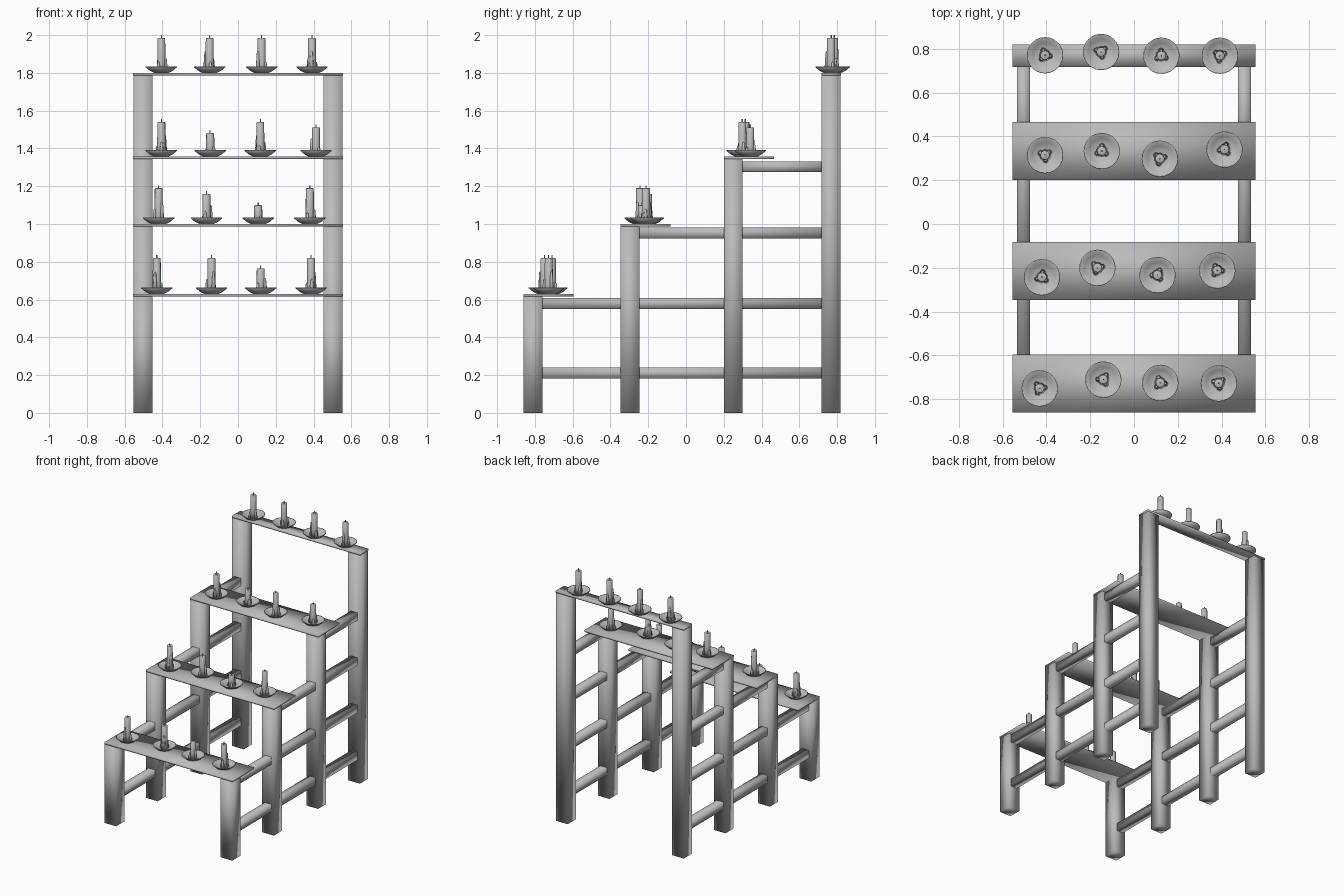
import bpy, bmesh, math
from mathutils import Matrix

cube = bpy.data.objects.get("Cube")
if cube:
    bpy.data.objects.remove(cube, do_unlink=True)

grey = bpy.data.materials.new("plain grey")
grey.use_nodes = True
grey.diffuse_color = (0.5, 0.5, 0.5, 1)
grey.node_tree.nodes["Principled BSDF"].inputs["Base Color"].default_value = (0.5, 0.5, 0.5, 1)


def finish(name, bm, smooth=True):
    bmesh.ops.recalc_face_normals(bm, faces=bm.faces)
    mesh = bpy.data.meshes.new(name)
    bm.to_mesh(mesh)
    bm.free()
    mesh.materials.append(grey)
    for poly in mesh.polygons:
        poly.use_smooth = smooth
    obj = bpy.data.objects.new(name, mesh)
    bpy.context.collection.objects.link(obj)
    return obj


def box(name, low, high):
    bm = bmesh.new()
    bmesh.ops.create_cube(bm, size=1)
    for v in bm.verts:
        v.co = [(a + b) / 2 + c * (b - a) for a, b, c in zip(low, high, v.co)]
    return finish(name, bm)


def lathe(bm, profile, sides, x=0, y=0):
    """Spin (radius, height) points around an upright axis."""
    verts = [bm.verts.new((x + r, y, z)) for r, z in profile]
    edges = [bm.edges.new(pair) for pair in zip(verts, verts[1:])]
    bmesh.ops.spin(bm, geom=verts + edges, cent=(x, y, 0), axis=(0, 0, 1),
                   angle=math.tau, steps=sides, use_merge=True)
    bmesh.ops.remove_doubles(bm, verts=bm.verts, dist=0.0002)


def dish(name, x, y, z):
    bm = bmesh.new()
    lathe(bm, [(0, 0), (0.038, 0), (0.06, 0.011), (0.083, 0.03), (0.083, 0.034),
               (0.079, 0.034), (0.058, 0.018), (0.035, 0.009), (0, 0.008)], 24)
    bm.transform(Matrix.Translation((x, y, z)))
    finish(name, bm)


def candle(name, x, y, z, height, turn):
    bm = bmesh.new()
    # Wax body, wick, then drips running down the side
    lathe(bm, [(0, 0.008), (0.026, 0.008), (0.022, 0.05), (0.021, height - 0.003),
               (0.017, height), (0, height - 0.004)], 12)
    lathe(bm, [(0.003, height - 0.005), (0.003, height + 0.015), (0, height + 0.015)], 6)
    for k, share in enumerate((0.4, 0.6, 0.3)):
        a = k * math.tau / 3
        top = height * share
        lathe(bm, [(0, 0.008), (0.013, 0.009), (0.009, top * 0.6), (0.006, top), (0, top + 0.004)],
              8, 0.023 * math.cos(a), 0.023 * math.sin(a))
    bm.transform(Matrix.Translation((x, y, z)) @ Matrix.Rotation(turn, 4, "Z"))
    finish(name, bm)


# Each tier: front edge y, shelf depth, shelf top z, candles as (x, y, height)
tiers = [
    (-0.86, 0.265, 0.63, [(-0.43, -0.75, 0.19), (-0.14, -0.71, 0.19), (0.12, -0.725, 0.135), (0.387, -0.727, 0.19)]),
    (-0.347, 0.265, 1.0, [(-0.42, -0.243, 0.19), (-0.167, -0.2, 0.16), (0.107, -0.233, 0.1), (0.38, -0.212, 0.19)]),
    (0.2, 0.265, 1.357, [(-0.406, 0.314, 0.183), (-0.147, 0.333, 0.125), (0.118, 0.298, 0.183), (0.413, 0.34, 0.155)]),
    (0.717, 0.103, 1.8, [(-0.406, 0.77, 0.185), (-0.15, 0.785, 0.185), (0.125, 0.768, 0.185), (0.392, 0.768, 0.185)]),
]

for t, (y, depth, z, candles) in enumerate(tiers, 1):
    box(f"shelf_{t}", (-0.555, y, z - 0.014), (0.555, y + depth, z))
    for i, (cx, cy, h) in enumerate(candles, 1):
        dish(f"dish_{t}_{i}", cx, cy, z)
        candle(f"candle_{t}_{i}", cx, cy, z, h, t * 1.3 + i * 0.9)
    for side, s in (("left", 1), ("right", -1)):
        xs = sorted((s * 0.452, s * 0.553))
        box(f"{side}_post_{t}", (xs[0], y, 0), (xs[1], y + 0.1, z - 0.014))

# Side rails run from the post of their tier back to the tallest post
for r, (start, z) in enumerate(((-0.81, 0.21), (-0.81, 0.58), (-0.3, 0.952), (0.25, 1.303)), 1):
    for side, s in (("left", 1), ("right", -1)):
        x = s * 0.504
        box(f"{side}_rail_{r}", (x - 0.029, start, z - 0.029), (x + 0.029, 0.767, z + 0.029))
